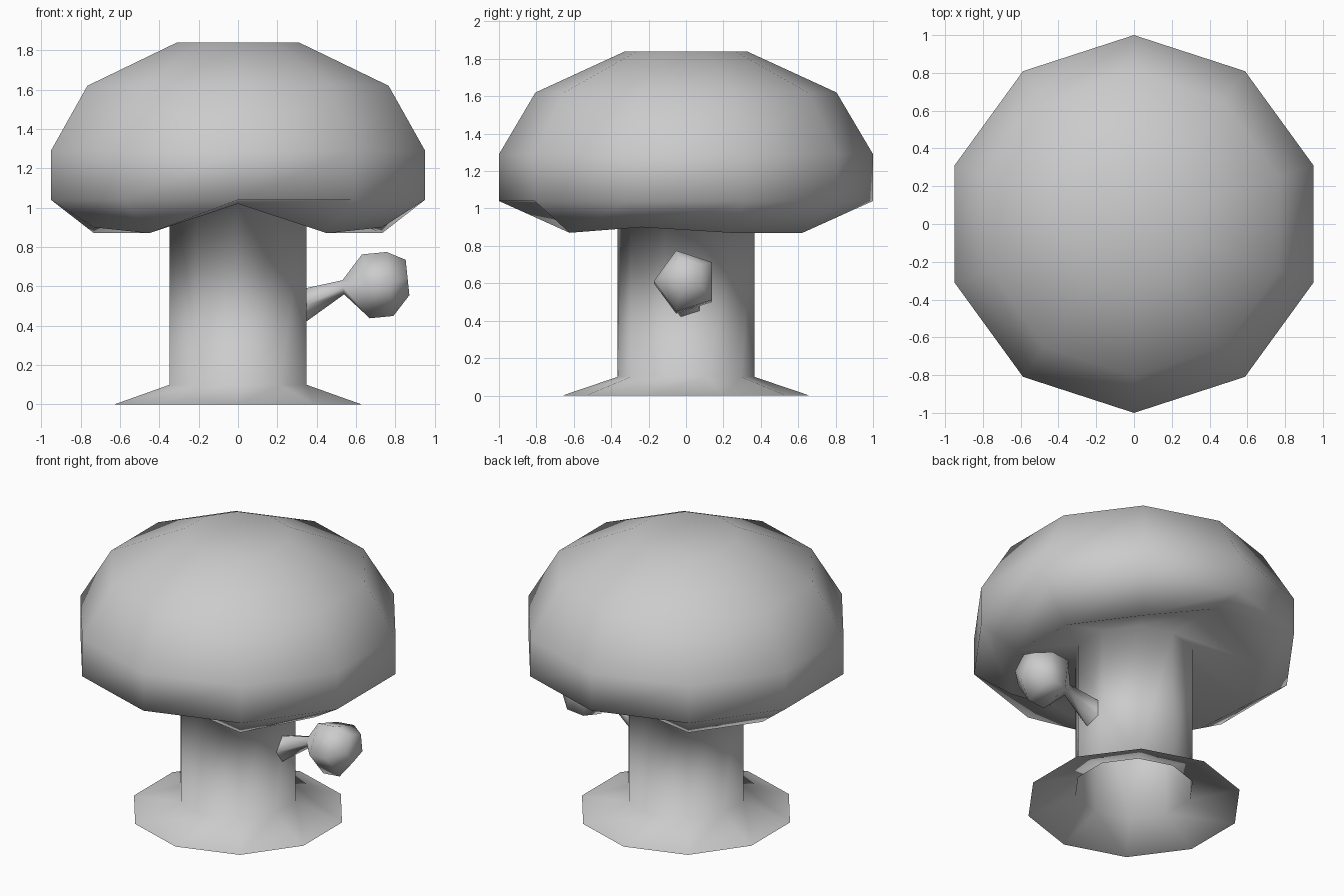
import bpy, bmesh
from math import sin, cos, pi, radians
from mathutils import Matrix, Vector

if "Cube" in bpy.data.objects:
    bpy.data.objects.remove(bpy.data.objects["Cube"])


def skin(name, rings, split=(), cap_end=True):
    """Bridge a list of equal-sized point rings; strips listed in split become triangles."""
    bm = bmesh.new()
    loops = [[bm.verts.new(p) for p in ring] for ring in rings]
    n = len(loops[0])
    for s, (a, b) in enumerate(zip(loops, loops[1:])):
        for k in range(n):
            j = (k + 1) % n
            if s in split:
                bm.faces.new((a[k], a[j], b[j]))
                bm.faces.new((a[k], b[j], b[k]))
            else:
                bm.faces.new((a[k], a[j], b[j], b[k]))
    if cap_end:
        bm.faces.new(loops[-1])
    for f in bm.faces:
        f.smooth = True
    me = bpy.data.meshes.new(name)
    bm.to_mesh(me)
    bm.free()
    ob = bpy.data.objects.new(name, me)
    bpy.context.collection.objects.link(ob)
    return ob


# Mushroom body: open flared foot, stem, underside and domed cap in one skin
SIDES = 10
profile = [(0.66, 0), (0.365, 0.10), (0.365, 1.03), (0.77, 0.87),
           (1.0, 1.04), (1.0, 1.29), (0.805, 1.62), (0.326, 1.84)]
angles = [radians(18 + 36 * k) for k in range(SIDES)]
rings = [[Vector((r * cos(a), r * sin(a), z)) for a in angles] for r, z in profile]

# Raised notches at front and back of the underside, slight lift beside the front
for k in (2, 7):
    rings[3][k].z = 1.02
for k in (5, 9):
    rings[3][k].z = 0.90
skin("mushroom_body", rings, split=(2, 3))

# Side bud: five-sided neck and bulb, growing along +x with a slight upward tilt
# (centre x, centre z, radius, tilt in degrees)
bud = [(0.345, 0.505, 0.09, 0), (0.535, 0.595, 0.038, 7), (0.65, 0.60, 0.172, 7),
       (0.773, 0.612, 0.172, 6), (0.862, 0.645, 0.095, 6)]
bud_rings = []
for x, z, r, tilt in bud:
    turn = Matrix.Rotation(radians(-tilt), 3, 'Y')
    bud_rings.append([turn @ Vector((0, r * cos(pi + 2 * pi * k / 5), r * sin(pi + 2 * pi * k / 5)))
                      + Vector((x, 0, z)) for k in range(5)])
skin("side_bud", bud_rings)
